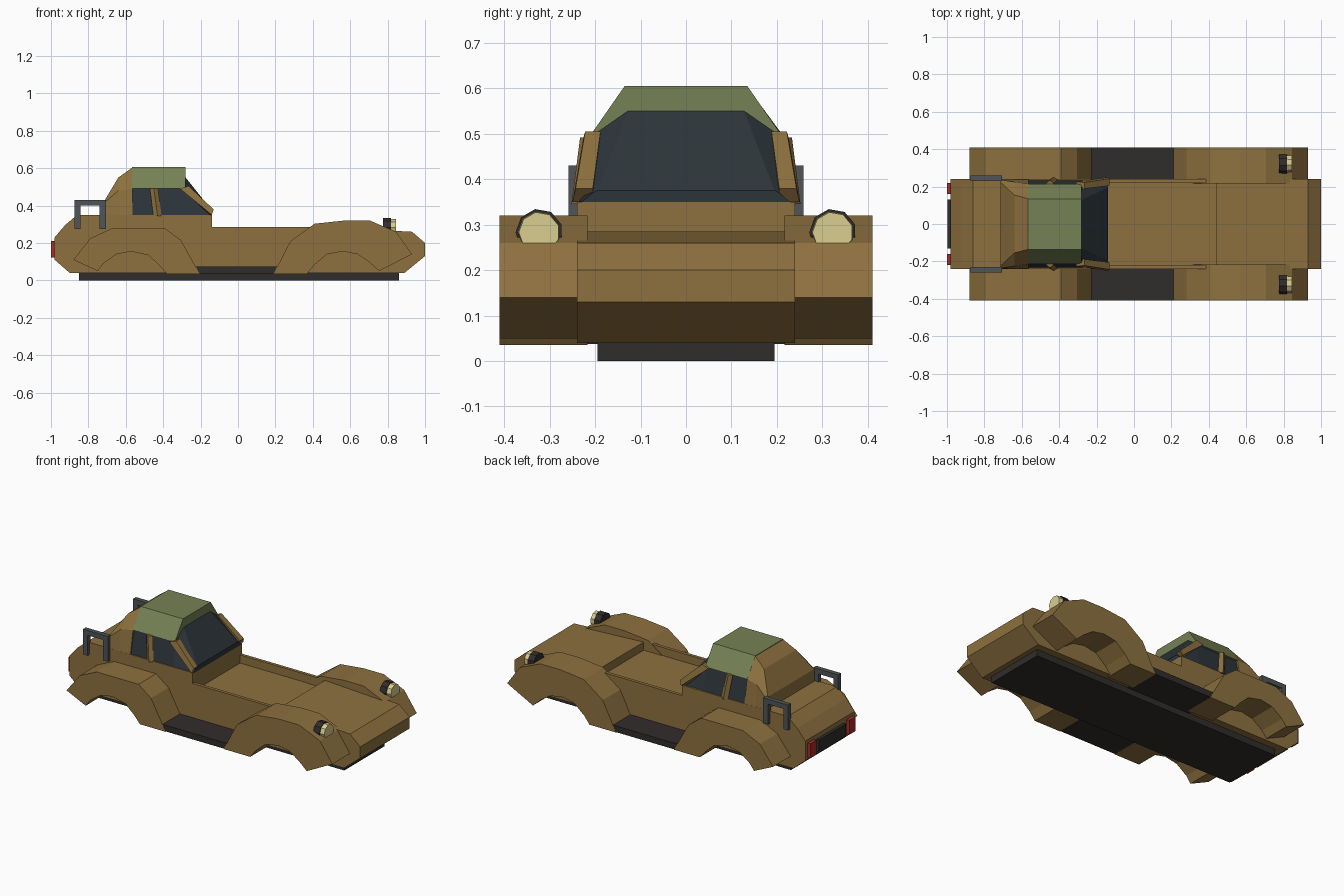
import bpy, bmesh
from math import pi
from mathutils import Matrix

if "Cube" in bpy.data.objects:
    bpy.data.objects.remove(bpy.data.objects["Cube"])


def mat(name, rgb):
    m = bpy.data.materials.new(name)
    m.diffuse_color = (*rgb, 1)
    m.use_nodes = True
    m.node_tree.nodes["Principled BSDF"].inputs["Base Color"].default_value = m.diffuse_color
    return m


BROWN = mat("tan_paint", (0.27, 0.165, 0.05))
GREEN = mat("green_fabric", (0.18, 0.22, 0.09))
GLASS = mat("dark_glass", (0.025, 0.035, 0.042))
DARK = mat("black_trim", (0.03, 0.026, 0.025))
STEEL = mat("dark_steel", (0.08, 0.09, 0.095))
RED = mat("red_lens", (0.4, 0.025, 0.02))
CREAM = mat("cream_lens", (0.7, 0.62, 0.28))


def finish(name, bm, material):
    bmesh.ops.recalc_face_normals(bm, faces=bm.faces)
    me = bpy.data.meshes.new(name)
    bm.to_mesh(me)
    bm.free()
    me.materials.append(material)
    ob = bpy.data.objects.new(name, me)
    bpy.context.collection.objects.link(ob)
    return ob


def loft(name, sections, material):
    """Skin a row of closed 3D sections and cap both ends."""
    bm = bmesh.new()
    rings = [[bm.verts.new(p) for p in s] for s in sections]
    n = len(rings[0])
    for a, b in zip(rings, rings[1:]):
        for i in range(n):
            j = (i + 1) % n
            bm.faces.new((a[i], a[j], b[j], b[i]))
    bm.faces.new(rings[0])
    bm.faces.new(rings[-1])
    return finish(name, bm, material)


def prism(name, profile, y0, y1, material):
    return loft(name, [[(x, y, z) for x, z in profile] for y in (y0, y1)], material)


def box(name, x0, x1, y0, y1, z0, z1, material):
    return prism(name, [(x0, z0), (x1, z0), (x1, z1), (x0, z1)], y0, y1, material)


def shell(name, stations, material):
    """Loft along x from half sections (y, z) mirrored across the centre."""
    return loft(name, [[(x, y, z) for y, z in half] + [(x, -y, z) for y, z in reversed(half)]
                       for x, half in stations], material)


# main body with a sunken bay ahead of the cab
prism("body", [(-0.9, 0.04), (0.89, 0.04), (1.0, 0.13), (1.0, 0.2), (0.93, 0.26),
               (0.44, 0.285), (0.44, 0.235), (-0.14, 0.235), (-0.14, 0.35),
               (-0.86, 0.35), (-0.925, 0.295), (-0.98, 0.23), (-0.98, 0.11)],
      -0.24, 0.24, BROWN)
box("chassis", -0.85, 0.86, -0.195, 0.195, 0, 0.042, DARK)

# cab: rear shell, glass and roof
shell("cab_rear", [
    (-0.715, [(0.24, 0.345), (0.237, 0.415), (0.225, 0.425)]),
    (-0.64, [(0.24, 0.345), (0.225, 0.48), (0.155, 0.55)]),
    (-0.565, [(0.24, 0.345), (0.214, 0.49), (0.135, 0.603)])], BROWN)
shell("cab_glass", [
    (-0.57, [(0.235, 0.345), (0.2, 0.5), (0.128, 0.55)]),
    (-0.28, [(0.235, 0.345), (0.2, 0.5), (0.128, 0.55)]),
    (-0.14, [(0.235, 0.345), (0.205, 0.37), (0.195, 0.375)])], GLASS)
shell("roof", [(x, [(0.215, 0.49), (0.135, 0.605)]) for x in (-0.567, -0.28)], GREEN)

# wheel arch profiles
rear_arch = [(-0.88, 0.11), (-0.79, 0.225), (-0.675, 0.278), (-0.39, 0.278),
             (-0.305, 0.215), (-0.205, 0.035), (-0.38, 0.035), (-0.42, 0.08),
             (-0.48, 0.135), (-0.57, 0.155), (-0.65, 0.14), (-0.72, 0.09), (-0.75, 0.05)]
front_arch = [(0.19, 0.035), (0.28, 0.21), (0.41, 0.303), (0.57, 0.32), (0.705, 0.32),
              (0.845, 0.26), (0.93, 0.14), (0.755, 0.05), (0.705, 0.095), (0.64, 0.14),
              (0.56, 0.155), (0.475, 0.14), (0.405, 0.08), (0.37, 0.035)]

for s, side in ((1, "left"), (-1, "right")):
    # fenders, running board and bay rail
    prism("rear_fender_" + side, rear_arch, 0.217 * s, 0.41 * s, BROWN)
    prism("front_fender_" + side, front_arch, 0.217 * s, 0.41 * s, BROWN)
    box("running_board_" + side, -0.235, 0.21, 0.19 * s, 0.409 * s, 0.037, 0.075, DARK)
    box("bay_rail_" + side, -0.14, 0.44, 0.22 * s, 0.24 * s, 0.2, 0.285, BROWN)

    # windscreen and door pillars
    loft("windscreen_pillar_" + side, [
        [(-0.17, 0.205 * s, 0.35), (-0.13, 0.205 * s, 0.38),
         (-0.13, 0.243 * s, 0.38), (-0.14, 0.25 * s, 0.35)],
        [(-0.31, 0.188 * s, 0.49), (-0.265, 0.188 * s, 0.505),
         (-0.265, 0.222 * s, 0.505), (-0.31, 0.226 * s, 0.49)]], BROWN)
    loft("door_pillar_" + side, [
        [(x - 0.022, (y - 0.015) * s, z), (x, (y - 0.03) * s, z),
         (x + 0.022, (y - 0.015) * s, z), (x, y * s, z)]
        for x, y, z in ((-0.43, 0.252, 0.345), (-0.45, 0.233, 0.492))], BROWN)

    # rear grab frame
    prism("grab_frame_" + side, [(-0.875, 0.275), (-0.843, 0.275), (-0.843, 0.4),
                                 (-0.74, 0.4), (-0.74, 0.275), (-0.705, 0.275),
                                 (-0.705, 0.43), (-0.875, 0.43)], 0.23 * s, 0.258 * s, STEEL)

    # headlamp housing and lens
    for part, x, depth, r0, r1, m in (("headlamp_housing_", 0.796, 0.042, 0.052, 0.052, DARK),
                                      ("headlamp_lens_", 0.83, 0.03, 0.047, 0.045, CREAM)):
        bm = bmesh.new()
        bmesh.ops.create_cone(bm, cap_ends=True, segments=9, radius1=r0, radius2=r1, depth=depth,
                              matrix=Matrix.Translation((x, 0.323 * s, 0.283))
                              @ Matrix.Rotation(pi / 2, 4, "Y") @ Matrix.Rotation(pi, 4, "Z"))
        finish(part + side, bm, m)

    # tail lamp
    box("tail_lamp_" + side, -1.0, -0.975, 0.16 * s, 0.22 * s, 0.122, 0.21, RED)

# panel between the tail lamps
box("rear_panel", -0.998, -0.975, -0.13, 0.13, 0.122, 0.2, DARK)
